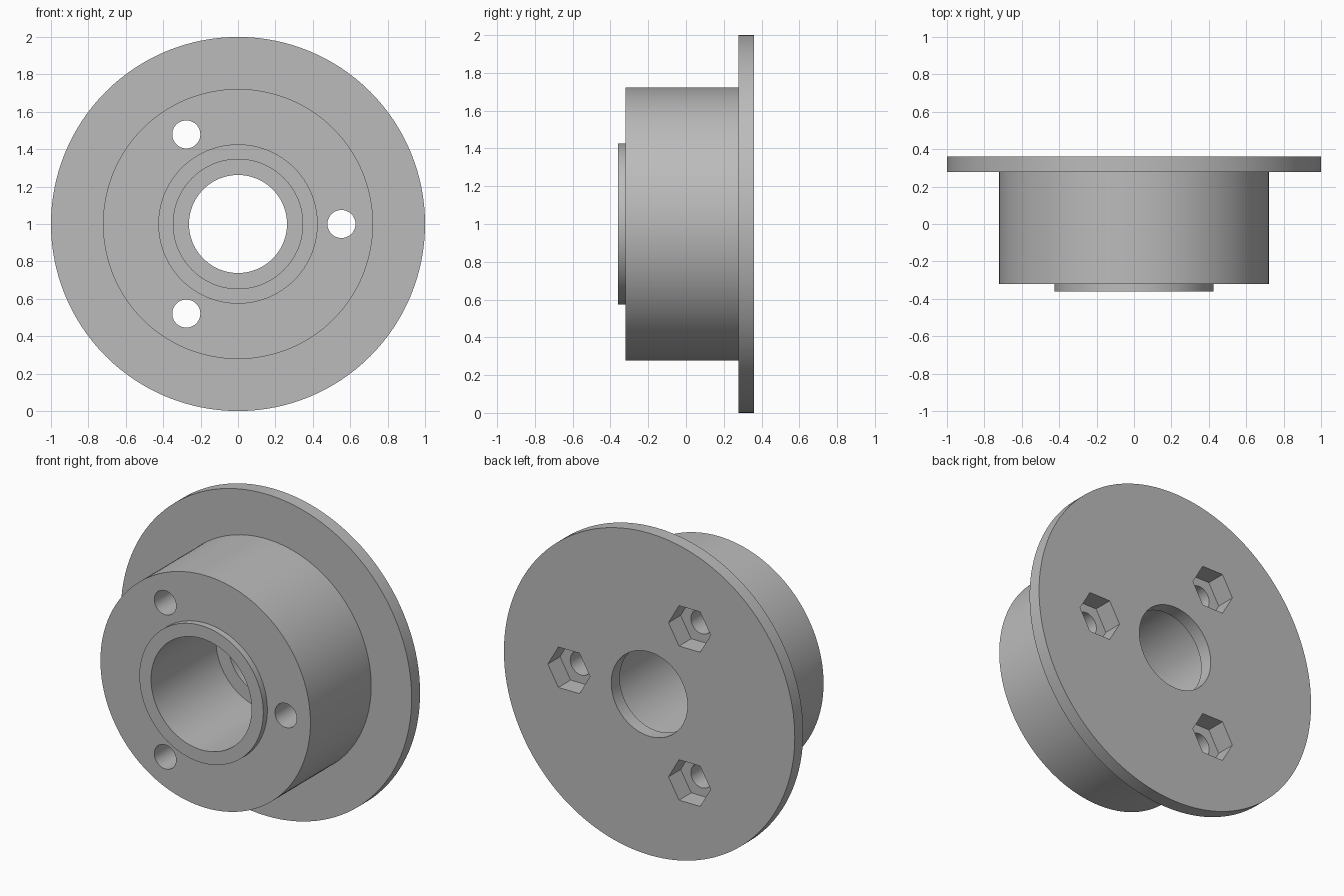
import bpy
import bmesh
import math
from mathutils import Matrix, Vector

cube = bpy.data.objects.get("Cube")
if cube:
    bpy.data.objects.remove(cube, do_unlink=True)

CENTRE_Z = 1.0
BACK, FRONT = 0.36, -0.36
SEGMENTS = 128

grey = bpy.data.materials.new("plain_grey")
grey.use_nodes = True
colour = (0.5, 0.5, 0.5, 1)
grey.diffuse_color = colour
grey.node_tree.nodes["Principled BSDF"].inputs["Base Color"].default_value = colour


def add_object(name, bm):
    bmesh.ops.recalc_face_normals(bm, faces=bm.faces)
    mesh = bpy.data.meshes.new(name)
    bm.to_mesh(mesh)
    bm.free()
    mesh.materials.append(grey)
    obj = bpy.data.objects.new(name, mesh)
    obj.location.z = CENTRE_Z
    bpy.context.collection.objects.link(obj)
    return obj


def lathe(name, profile):
    """Spin a closed (radius, y) outline around the y axis."""
    bm = bmesh.new()
    verts = [bm.verts.new((r, y, 0)) for r, y in profile]
    edges = [bm.edges.new((a, b)) for a, b in zip(verts, verts[1:] + verts[:1])]
    bmesh.ops.spin(bm, geom=verts + edges, cent=(0, 0, 0), axis=(0, 1, 0),
                   angle=math.tau, steps=SEGMENTS, use_duplicate=False)
    bmesh.ops.remove_doubles(bm, verts=bm.verts, dist=1e-4)
    return add_object(name, bm)


def cutter(name, sides, radius, y0, y1):
    """Three prisms along y, spaced evenly around the bolt circle."""
    bm = bmesh.new()
    for i in range(3):
        a = i * math.tau / 3
        place = Vector((0.553 * math.cos(a), (y0 + y1) / 2, 0.553 * math.sin(a)))
        # Turned so that a corner points along x
        turn = Matrix.Rotation(math.pi / 2, 4, 'X') @ Matrix.Rotation(math.pi / 2, 4, 'Z')
        bmesh.ops.create_cone(bm, cap_ends=True, segments=sides, radius1=radius,
                              radius2=radius, depth=y1 - y0,
                              matrix=Matrix.Translation(place) @ turn)
    obj = add_object(name, bm)
    obj.hide_render = True
    return obj


# Flange, hub, front collar and stepped bore in one outline
wheel = lathe("flanged_hub", [
    (0.262, BACK), (1.0, BACK), (1.0, 0.277), (0.722, 0.277), (0.722, -0.32),
    (0.426, -0.32), (0.426, FRONT), (0.346, FRONT), (0.346, 0.277), (0.262, 0.277)])

# Bolt holes right through, and hexagonal nut pockets in the back
cutters = [cutter("bolt_hole_cutter", 48, 0.075, -0.5, 0.5),
           cutter("nut_pocket_cutter", 6, 0.145, BACK - 0.12, 0.5)]

bpy.ops.object.select_all(action='DESELECT')
bpy.context.view_layer.objects.active = wheel
wheel.select_set(True)
for tool in cutters:
    cut = wheel.modifiers.new(tool.name, 'BOOLEAN')
    cut.operation = 'DIFFERENCE'
    cut.solver = 'EXACT'
    cut.object = tool
    bpy.ops.object.modifier_apply(modifier=cut.name)
    bpy.data.objects.remove(tool, do_unlink=True)

bpy.ops.object.shade_smooth_by_angle(angle=math.radians(30))
